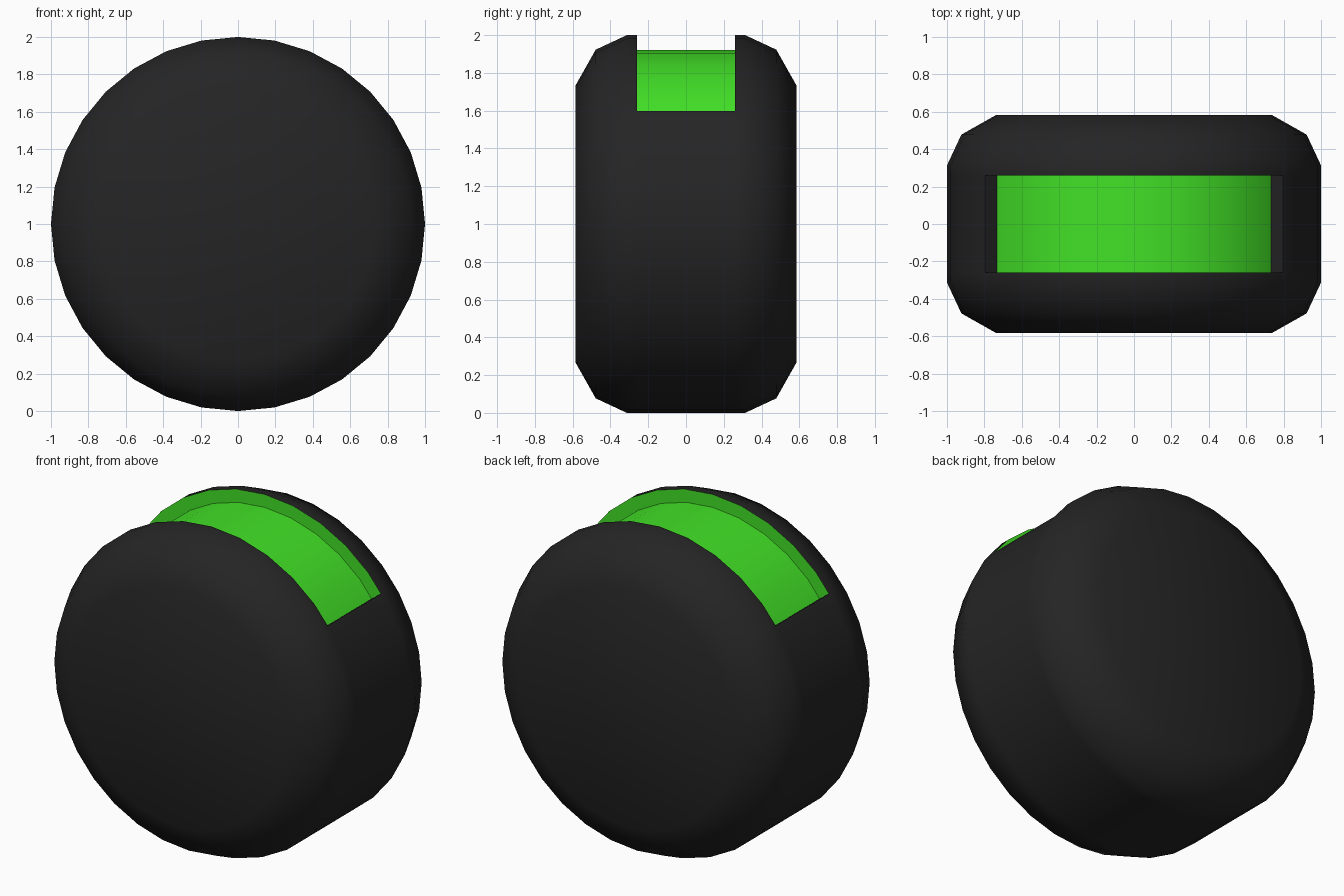
import bpy, bmesh, math

if "Cube" in bpy.data.objects:
    bpy.data.objects.remove(bpy.data.objects["Cube"])

SIDES = 32
SLOT_ANGLE = math.radians(53.1)   # half sweep of the slot, measured from the top
SLOT_Y = 0.26
FLOOR_R = 0.92


def material(name, rgb):
    m = bpy.data.materials.new(name)
    m.diffuse_color = (*rgb, 1)
    m.use_nodes = True
    m.node_tree.nodes["Principled BSDF"].inputs["Base Color"].default_value = m.diffuse_color
    return m


black = material("matte black", (0.018, 0.018, 0.018))
green = material("bright green", (0.055, 0.76, 0.02))

# Angles around the wheel, with extra stops at both slot ends
step = 2 * math.pi / SIDES
angles = sorted([(i - SIDES // 2) * step for i in range(SIDES)] + [-SLOT_ANGLE, SLOT_ANGLE])


def point(a, r, y):
    # keep extra stops on the flat facets of the 32-sided wheel
    off = (a / step - math.floor(a / step + 1e-6)) * step
    r *= math.cos(step / 2) / math.cos(off - step / 2)
    return (r * math.sin(a), y, 1 + r * math.cos(a))


def in_slot(a, b):
    return a > -SLOT_ANGLE - 1e-4 and b < SLOT_ANGLE + 1e-4 and b > a


def finish(bm, name, mat, weld=True):
    if weld:
        bmesh.ops.remove_doubles(bm, verts=bm.verts, dist=1e-5)
    me = bpy.data.meshes.new(name)
    bm.to_mesh(me)
    bm.free()
    me.materials.append(mat)
    ob = bpy.data.objects.new(name, me)
    bpy.context.collection.objects.link(ob)
    bpy.ops.object.select_all(action='DESELECT')
    ob.select_set(True)
    bpy.context.view_layer.objects.active = ob
    bpy.ops.object.shade_smooth_by_angle(angle=math.radians(42))
    return ob


def quad(bm, pts):
    return bm.faces.new([bm.verts.new(p) for p in pts])


# Wheel-shaped body: (radius, y) profile swept round the y axis
half = [(1.0, SLOT_Y), (1.0, 0.313), (0.923, 0.478), (0.735, 0.584)]
profile = [(r, -y) for r, y in reversed(half)] + half
bm = bmesh.new()
pairs = list(zip(angles, angles[1:] + angles[:1]))
for a, b in pairs:
    for (r0, y0), (r1, y1) in zip(profile, profile[1:]):
        if y0 == -SLOT_Y and in_slot(a, b):
            continue
        quad(bm, [point(a, r0, y0), point(b, r0, y0), point(b, r1, y1), point(a, r1, y1)])
# Flat front and back discs
r, y = half[-1]
quad(bm, [point(a, r, -y) for a in reversed(angles)])
quad(bm, [point(a, r, y) for a in angles])
# End walls of the slot
for s in (-1, 1):
    a = s * SLOT_ANGLE
    pts = [point(a, 1, -SLOT_Y), point(a, 1, SLOT_Y),
           point(a, FLOOR_R, SLOT_Y), point(a, FLOOR_R, -SLOT_Y)]
    quad(bm, pts if s < 0 else pts[::-1])
finish(bm, "wheel_body", black)

# Green sunken strip: curved floor with low side walls
bm = bmesh.new()
for a, b in pairs:
    if not in_slot(a, b):
        continue
    strip = [(1.0, -SLOT_Y), (FLOOR_R, -SLOT_Y), (FLOOR_R, SLOT_Y), (1.0, SLOT_Y)]
    for (r0, y0), (r1, y1) in zip(strip, strip[1:]):
        quad(bm, [point(a, r0, y0), point(b, r0, y0), point(b, r1, y1), point(a, r1, y1)])
finish(bm, "slot_lining", green)
